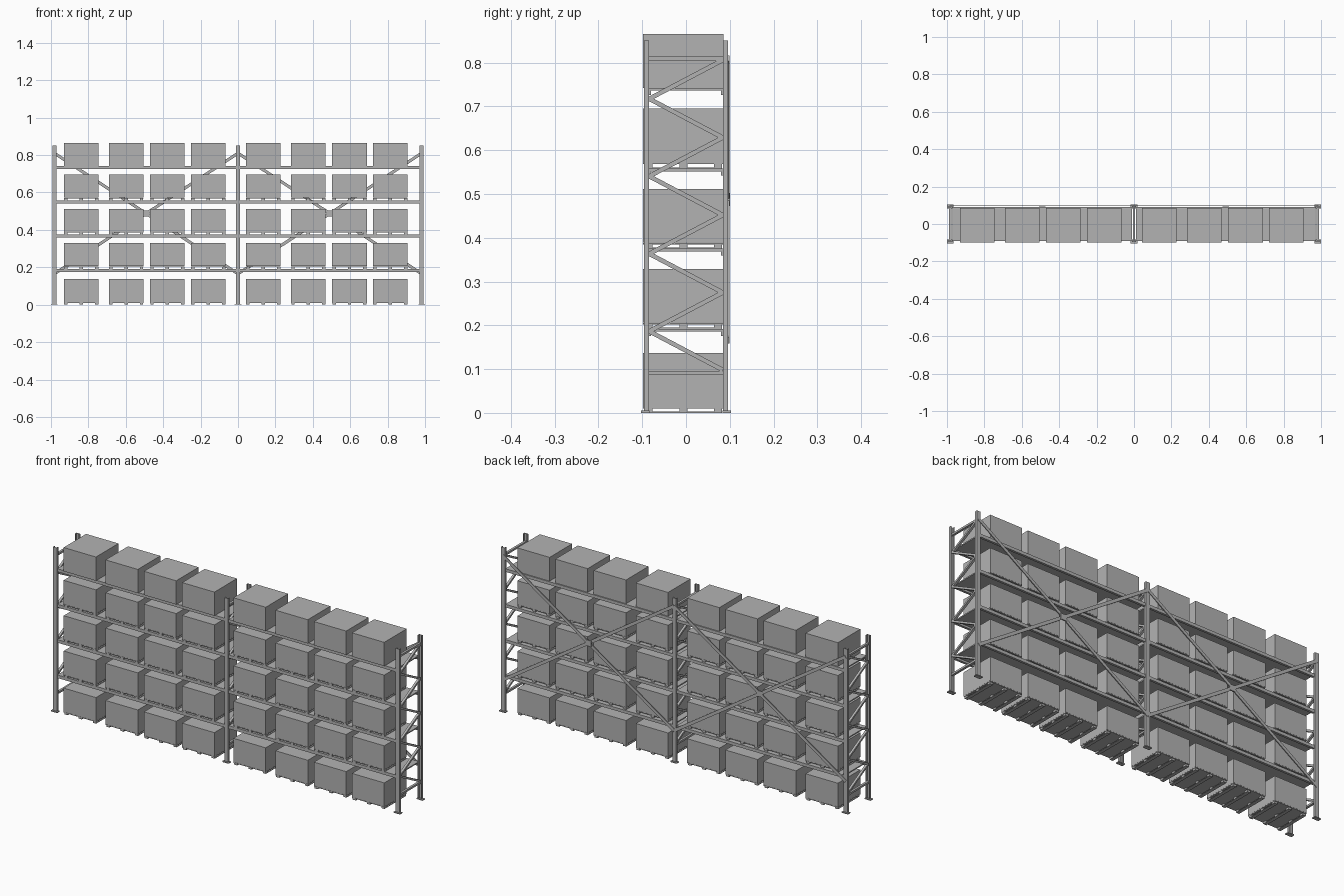
import bpy
from mathutils import Vector

default = bpy.data.objects.get("Cube")
if default:
    bpy.data.objects.remove(default, do_unlink=True)


def make_material(name, value):
    mat = bpy.data.materials.new(name)
    mat.use_nodes = True
    color = (value, value, value, 1)
    mat.diffuse_color = color
    mat.node_tree.nodes["Principled BSDF"].inputs["Base Color"].default_value = color
    return mat


GREY = make_material("plain grey", 0.45)


def mesh_object(name, verts, faces):
    mesh = bpy.data.meshes.new(name)
    mesh.from_pydata(verts, [], faces)
    mesh.materials.append(GREY)
    obj = bpy.data.objects.new(name, mesh)
    bpy.context.collection.objects.link(obj)
    return obj


BOX_FACES = [(0, 1, 3, 2), (4, 6, 7, 5), (0, 4, 5, 1),
             (2, 3, 7, 6), (0, 2, 6, 4), (1, 5, 7, 3)]


def boxes(name, spans):
    """One object holding a block for every (x0, x1, y0, y1, z0, z1)."""
    verts, faces = [], []
    for x0, x1, y0, y1, z0, z1 in spans:
        n = len(verts)
        verts += [(x, y, z) for x in (x0, x1) for y in (y0, y1) for z in (z0, z1)]
        faces += [tuple(n + i for i in f) for f in BOX_FACES]
    return mesh_object(name, verts, faces)


def strut(name, a, b, side, width, depth):
    """Flat bar from a to b; its depth runs along the side axis."""
    a, b, side = Vector(a), Vector(b), Vector(side)
    across = (b - a).normalized().cross(side) * width / 2
    out = side * depth / 2
    verts = [p + s * across + t * out for p in (a, b) for s in (-1, 1) for t in (-1, 1)]
    return mesh_object(name, verts, BOX_FACES)


POSTS = (-0.982, 0, 0.982)
POST_Y = 0.09
HEIGHT = 0.851
LEVELS = (0, 0.192, 0.375, 0.558, 0.742)
COLUMNS = (-0.838, -0.598, -0.378, -0.159, 0.135, 0.376, 0.596, 0.814)
LOAD_FRONT, LOAD_BACK = -0.098, 0.086
HALF = 0.0925
PALLET = 0.014

# Upright frames: channel posts, foot plates and zigzag lacing
for px in POSTS:
    for s in (-1, 1):
        y = s * POST_Y
        web = sorted((y + s * 0.003, y + s * 0.006))
        flange = (y - 0.006, y + 0.006)
        boxes("upright_post", [
            (px - 0.011, px + 0.011, *web, 0, HEIGHT),
            (px - 0.011, px - 0.008, *flange, 0, HEIGHT),
            (px + 0.008, px + 0.011, *flange, 0, HEIGHT)])
        fy = s * 0.093
        boxes("foot_plate", [(px - 0.018, px + 0.018, fy - 0.01, fy + 0.01, 0, 0.005)])
    for z in (0.091, 0.809):
        boxes("frame_tie", [(px - 0.006, px + 0.006, -0.088, 0.088, z - 0.005, z + 0.005)])
    step = 0.0885
    for i in range(8):
        s = 1 if i % 2 == 0 else -1
        z = 0.098 + i * step
        strut("frame_lacing", (px, s * 0.084, z), (px, -s * 0.084, z + step),
              (1, 0, 0), 0.01, 0.012)

# Shelf decks with front and back beams, and crossed back braces in each bay
for x0, x1 in zip(POSTS, POSTS[1:]):
    l, r = x0 + 0.011, x1 - 0.011
    for z in LEVELS[1:]:
        boxes("shelf_deck", [(l, r, -0.085, 0.085, z - 0.006, z)])
        boxes("shelf_beam", [(l, r, s * 0.086 - 0.006, s * 0.086 + 0.006, z - 0.016, z)
                             for s in (-1, 1)])
    for a, b in ((0.81, 0.165), (0.165, 0.81)):
        strut("back_brace", (x0, 0.097, a), (x1, 0.097, b), (0, 1, 0), 0.016, 0.004)
    mid = (x0 + x1) / 2
    strut("brace_plate", (mid - 0.018, 0.097, 0.4875), (mid + 0.018, 0.097, 0.4875),
          (0, 1, 0), 0.03, 0.006)

# Palletised loads; the top row stands straight on its shelf
for level, z in enumerate(LEVELS):
    base = z if level == len(LEVELS) - 1 else z + PALLET
    for cx in COLUMNS:
        boxes("load_box", [(cx - HALF, cx + HALF, LOAD_FRONT, LOAD_BACK, base, base + 0.123)])
        if base == z:
            continue
        parts = [(cx - HALF, cx + HALF, LOAD_FRONT, LOAD_BACK, z + 0.01, base - 0.0005)]
        for dx in (-0.082, 0, 0.082):
            x0, x1 = cx + dx - 0.009, cx + dx + 0.009
            parts.append((x0, x1, LOAD_FRONT + 0.004, LOAD_BACK - 0.004, z, z + 0.003))
            for y in (-0.085, -0.006, 0.073):
                parts.append((x0, x1, y - 0.009, y + 0.009, z + 0.003, z + 0.01))
        boxes("pallet", parts)

# Consistent outward normals
import bmesh
for obj in bpy.context.collection.objects:
    if obj.type == "MESH":
        bm = bmesh.new()
        bm.from_mesh(obj.data)
        bmesh.ops.recalc_face_normals(bm, faces=bm.faces)
        bm.to_mesh(obj.data)
        bm.free()
